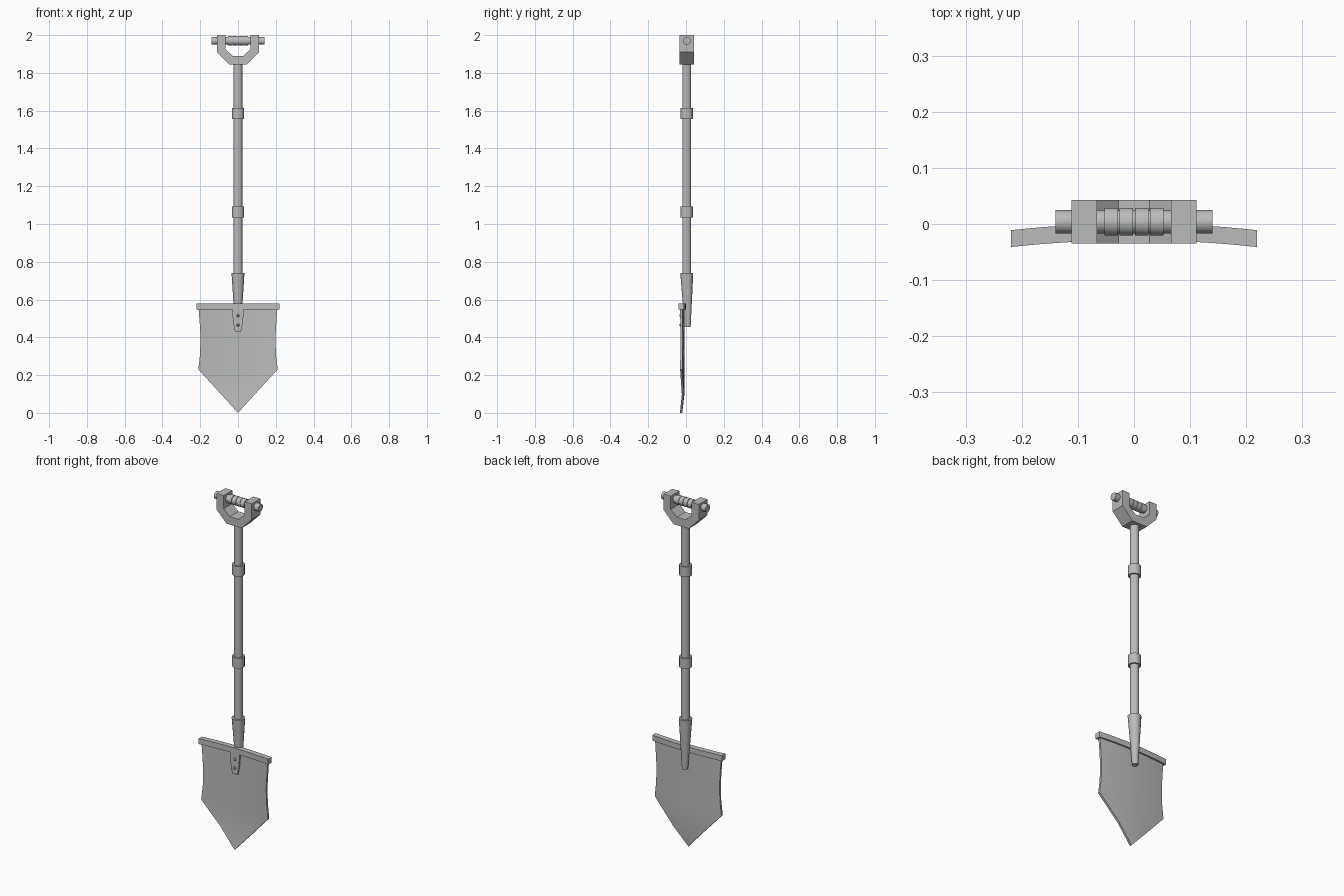
import bpy, bmesh
from math import sin, cos, tau, radians
from mathutils import Vector

default_cube = bpy.data.objects.get("Cube")
if default_cube:
    bpy.data.objects.remove(default_cube, do_unlink=True)

AXIS_Y = 0.004    # depth of the shaft centre line
SIDES = 16
COLUMNS = 16

# One plain steel colour for the whole tool
steel = bpy.data.materials.new("grey steel")
steel.use_nodes = True
grey = (0.5, 0.5, 0.5, 1)
steel.diffuse_color = grey
steel.node_tree.nodes["Principled BSDF"].inputs["Base Color"].default_value = grey


def loft(name, rings):
    """Skin a closed, capped solid through rings of equal point count."""
    bm = bmesh.new()
    loops = [[bm.verts.new(point) for point in ring] for ring in rings]
    count = len(loops[0])
    for lower, upper in zip(loops, loops[1:]):
        for i in range(count):
            j = (i + 1) % count
            bm.faces.new((lower[i], lower[j], upper[j], upper[i]))
    bm.faces.new(loops[0][::-1])
    bm.faces.new(loops[-1])
    bmesh.ops.remove_doubles(bm, verts=bm.verts, dist=0.00001)
    bmesh.ops.recalc_face_normals(bm, faces=bm.faces)
    mesh = bpy.data.meshes.new(name)
    bm.to_mesh(mesh)
    bm.free()
    mesh.materials.append(steel)
    mesh.shade_smooth()
    mesh.set_sharp_from_angle(angle=radians(30))
    obj = bpy.data.objects.new(name, mesh)
    bpy.context.collection.objects.link(obj)
    return obj


def circle(centre, radius, axis):
    """Ring of points around a main axis."""
    u, v = {"x": ("y", "z"), "y": ("x", "z"), "z": ("x", "y")}[axis]
    ring = []
    for i in range(SIDES):
        angle = tau * (i + 0.5) / SIDES
        point = Vector(centre)
        setattr(point, u, getattr(point, u) + radius * cos(angle))
        setattr(point, v, getattr(point, v) + radius * sin(angle))
        ring.append(point)
    return ring


def upright(name, sections):
    """Round part from (height, radius, depth) sections."""
    return loft(name, [circle((0, y, z), r, "z") for z, r, y in sections])


def crossbar(name, left, right, radius):
    return loft(name, [circle((x, AXIS_Y, 1.97), radius, "x") for x in (left, right)])


def prism(name, half_outline, front, back):
    """Plate with a mirrored x-z outline."""
    outline = half_outline + [(-x, z) for x, z in reversed(half_outline)]
    return loft(name, [[(x, y, z) for x, z in outline] for y in (front, back)])


def dished_plate(name, rows, thickness):
    """Plate bowed across its width, from (height, half width, set forward) rows."""
    rings = []
    for z, half, forward in rows:
        line = []
        for i in range(COLUMNS + 1):
            x = half * (2 * i / COLUMNS - 1)
            line.append((x, -0.014 - 0.25 * x * x - forward))
        rings.append([(x, y - thickness / 2, z) for x, y in line]
                     + [(x, y + thickness / 2, z) for x, y in reversed(line)])
    return loft(name, rings)


# Blade with waisted sides and a pointed tip bent slightly forward
dished_plate("blade", [
    (0.56, 0.209, 0), (0.48, 0.203, 0), (0.4, 0.198, 0), (0.31, 0.201, 0),
    (0.23, 0.21, 0), (0.1, 0.091, 0), (0, 0, 0.012)], 0.012)

# Foot rest along the top of the blade
dished_plate("foot_rest", [(0.547, 0.219, 0), (0.578, 0.219, 0)], 0.03)

# Front strap and its rivets
prism("front_strap", [(0.03, 0.56), (0.027, 0.485), (0.016, 0.43)], -0.029, -0.012)
for name, z in (("upper_rivet", 0.515), ("lower_rivet", 0.465)):
    loft(name, [circle((0, y, z), r, "y")
                for y, r in ((-0.02, 0.008), (-0.031, 0.008), (-0.034, 0.004))])

# Tapered socket behind the blade
upright("socket", [(0.455, 0.016, 0.009), (0.74, 0.035, AXIS_Y)])

# Shaft and two collars
upright("shaft", [(0.6, 0.024, AXIS_Y), (1.86, 0.024, AXIS_Y)])
for name, z in (("lower_collar", 1.063), ("upper_collar", 1.585)):
    upright(name, [(z + dz, 0.033, AXIS_Y) for dz in (-0.029, 0.029)])

# Forked yoke at the top
prism("yoke", [(0.028, 1.89), (0.066, 1.925), (0.066, 2), (0.111, 2),
               (0.111, 1.91), (0.048, 1.845)], -0.035, 0.043)

# Grip pin through the yoke with four ribs
crossbar("grip_pin", -0.14, 0.14, 0.021)
for i in range(4):
    middle = (i - 1.5) * 0.027
    crossbar(f"grip_rib_{i + 1}", middle - 0.012, middle + 0.012, 0.025)
